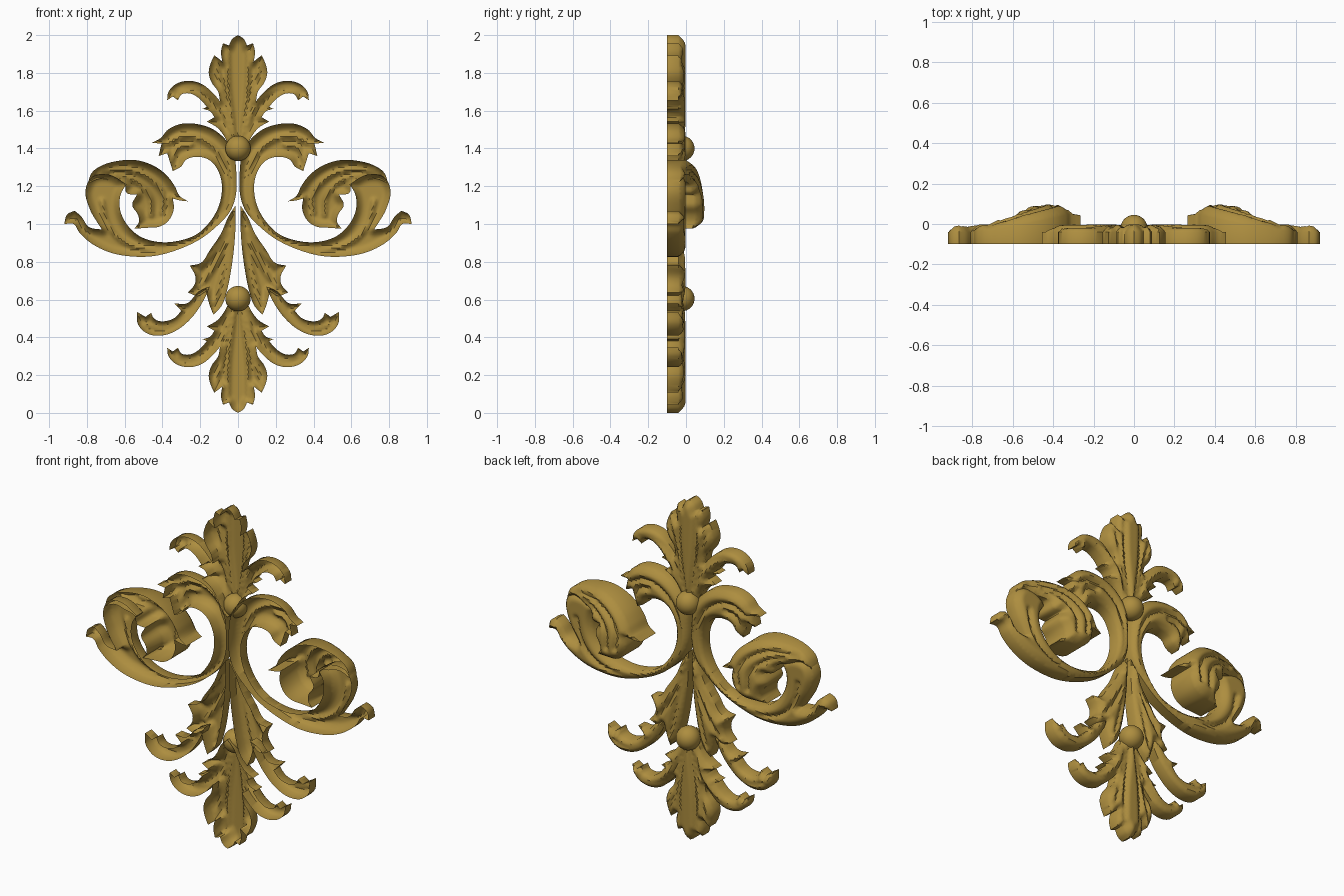
import bpy, bmesh, math
from mathutils import Vector
from mathutils.geometry import delaunay_2d_cdt

if "Cube" in bpy.data.objects:
    bpy.data.objects.remove(bpy.data.objects["Cube"])

BACK, EDGE, TOP, STEP = -0.1, -0.04, -0.003, 0.012
gold = bpy.data.materials.new("gold")
gold.diffuse_color = (0.42, 0.27, 0.05, 1)
gold.use_nodes = True
gold.node_tree.nodes["Principled BSDF"].inputs["Base Color"].default_value = gold.diffuse_color


def spline(pts, closed=True):
    """Smooth curve through points; sharp turns stay as corners."""
    p = [Vector(q) for q in pts]
    n = len(p)

    def tangents(i):
        a, b, c = p[i - 1], p[i], p[(i + 1) % n]
        u, v = (b - a).normalized(), (c - b).normalized()
        if not closed and i == 0:
            return v, v
        if not closed and i == n - 1:
            return u, u
        if u.dot(v) < math.cos(math.radians(66)):
            return u, v
        m = (u + v).normalized()
        return m, m

    out = []
    for i in range(n if closed else n - 1):
        a, b = p[i], p[(i + 1) % n]
        length = (b - a).length
        ta, tb = tangents(i)[1] * length, tangents((i + 1) % n)[0] * length
        k = max(2, math.ceil(length / STEP))
        for j in range(k):
            t = j / k
            s, r = t * t, t * t * t
            out.append(a * (2 * r - 3 * s + 1) + ta * (r - 2 * s + t)
                       + b * (3 * s - 2 * r) + tb * (r - s))
    if not closed:
        out.append(p[-1])
    return out


def segments(line, closed):
    m = len(line)
    return [(*line[i], *line[(i + 1) % m]) for i in range(m if closed else m - 1)]


def distance(x, z, segs):
    best = 9
    for ax, az, bx, bz in segs:
        dx, dz = bx - ax, bz - az
        px, pz = x - ax, z - az
        t = min(1, max(0, (px * dx + pz * dz) / (dx * dx + dz * dz + 1e-12)))
        best = min(best, (px - t * dx) ** 2 + (pz - t * dz) ** 2)
    return math.sqrt(best)


def inside(x, z, segs):
    hit = False
    for ax, az, bx, bz in segs:
        if (az > z) != (bz > z) and x < (bx - ax) * (z - az) / (bz - az) + ax:
            hit = not hit
    return hit


def finish(ob):
    ob.data.materials.append(gold)
    bpy.ops.object.select_all(action='DESELECT')
    ob.select_set(True)
    bpy.context.view_layer.objects.active = ob
    bpy.ops.object.shade_smooth_by_angle(angle=math.radians(42))


def relief(name, outline, grooves, mirror=True, lift=lambda x, z: 0, round_r=0.045):
    """Domed, grooved face with side walls and an open back."""
    line = spline(outline)
    segs = segments(line, True)
    cuts = [s for g in grooves for s in segments(spline(g, False), False)]
    pts, n = list(line), len(line)
    x0, x1 = min(p.x for p in line), max(p.x for p in line)
    z0, z1 = min(p.y for p in line), max(p.y for p in line)
    for r in range(int((z1 - z0) / STEP) + 1):
        for c in range(int((x1 - x0) / STEP) + 2):
            x, z = x0 + (c + 0.5 * (r % 2)) * STEP, z0 + r * STEP
            if inside(x, z, segs) and distance(x, z, segs) > 0.55 * STEP:
                pts.append(Vector((x, z)))
    vs, _, fs, *_ = delaunay_2d_cdt(pts, [], [list(range(n))], 1, 1e-5)
    bm = bmesh.new()
    verts = []
    for x, z in vs:
        d = min(1, distance(x, z, segs) / round_r)
        y = EDGE + (TOP - EDGE) * math.sin(d * math.pi / 2)
        y -= 0.02 * d * math.exp(-(distance(x, z, cuts) / 0.014) ** 2)
        verts.append(bm.verts.new((x, y + lift(x, z), z)))
    for f in fs:
        face = bm.faces.new([verts[i] for i in f])
        face.normal_update()
        if face.normal.y < 0:
            face.normal_flip()
    rim = [e for e in bm.edges if len(e.link_faces) == 1]
    wall = bmesh.ops.extrude_edge_only(bm, edges=rim)["geom"]
    for v in wall:
        if isinstance(v, bmesh.types.BMVert):
            v.co.y = BACK
    bmesh.ops.recalc_face_normals(bm, faces=bm.faces)
    if sum(f.normal.y * f.calc_area() for f in bm.faces) < 0:
        bmesh.ops.reverse_faces(bm, faces=bm.faces)
    loose = [v for v in bm.verts if not v.link_faces]
    bmesh.ops.delete(bm, geom=loose, context='VERTS')
    me = bpy.data.meshes.new(name)
    bm.to_mesh(me)
    bm.free()
    ob = bpy.data.objects.new(name, me)
    bpy.context.collection.objects.link(ob)
    finish(ob)
    if mirror:
        mod = ob.modifiers.new("mirror", 'MIRROR')
        mod.use_mirror_merge = False


# Leafy finial, top and bottom
half = [(0, 2), (.03, 1.98), (.048, 1.945), (.08, 1.957), (.09, 1.91), (.083, 1.86),
        (.125, 1.893), (.145, 1.85), (.155, 1.80), (.14, 1.75), (.105, 1.70), (.095, 1.65),
        (.13, 1.69), (.19, 1.74), (.26, 1.758), (.33, 1.74), (.37, 1.695), (.375, 1.655),
        (.345, 1.675), (.318, 1.655), (.30, 1.685), (.25, 1.69), (.20, 1.66), (.165, 1.62),
        (.187, 1.61), (.145, 1.595), (.125, 1.565), (.165, 1.542), (.11, 1.51),
        (.07, 1.46), (.04, 1.40), (0, 1.36)]
full = half + [(-x, z) for x, z in half[-2:0:-1]]
veins = [[(.02, 1.45), (.05, 1.72), (.055, 1.91)],
         [(.035, 1.48), (.085, 1.72), (.12, 1.85)],
         [(.04, 1.45), (.08, 1.6), (.16, 1.69), (.26, 1.725), (.34, 1.70)]]
veins += [[(-x, z) for x, z in g] for g in veins]
relief("top_finial", full, veins, False)
relief("bottom_finial", [(x, 2 - z) for x, z in full],
       [[(x, 2 - z) for x, z in g] for g in veins], False)

# Large C scrolls with leaf end and tendril
relief("side_scroll", [
    (.025, 1.38), (.06, 1.44), (.13, 1.50), (.21, 1.528), (.30, 1.53), (.37, 1.50),
    (.41, 1.455), (.455, 1.43), (.405, 1.425), (.42, 1.36), (.375, 1.375), (.345, 1.28),
    (.30, 1.305), (.275, 1.34), (.20, 1.355), (.14, 1.33), (.10, 1.27), (.085, 1.20),
    (.10, 1.10), (.15, 1.01), (.22, .945), (.32, .91), (.42, .905), (.52, .935),
    (.59, 1.0), (.625, 1.08), (.62, 1.16), (.59, 1.21), (.68, 1.26), (.77, 1.25),
    (.807, 1.18), (.785, 1.08), (.72, .97), (.79, .985), (.83, 1.04), (.865, 1.07),
    (.905, 1.05), (.92, 1.0), (.87, 1.0), (.84, .955), (.78, .90), (.68, .85), (.56, .828),
    (.45, .83), (.33, .86), (.20, .92), (.10, 1.0), (.04, 1.07), (.012, 1.15), (.008, 1.25)],
    [[(.38, 1.42), (.3, 1.46), (.2, 1.45), (.1, 1.37), (.055, 1.25), (.06, 1.12), (.13, .99),
      (.25, .905), (.45, .865), (.61, .91), (.69, 1.0), (.72, 1.12)],
     [(.35, 1.34), (.32, 1.40), (.25, 1.42)]])


# Raised curling leaves at the scroll ends
def bulge(x, z):
    d = math.hypot(x - .40, z - 1.08)
    return .008 + .094 * max(0, 1 - (d / .38) ** 1.6)


relief("curled_leaf", [
    (.795, 1.215), (.775, 1.27), (.72, 1.31), (.63, 1.335), (.54, 1.338), (.45, 1.31),
    (.38, 1.26), (.335, 1.20), (.31, 1.15), (.265, 1.12), (.31, 1.125), (.345, 1.135),
    (.34, 1.08), (.37, 1.015), (.42, .985), (.48, .98), (.55, .975), (.525, 1.01),
    (.53, 1.05), (.56, 1.10), (.535, 1.155), (.59, 1.165), (.60, 1.205), (.66, 1.225),
    (.73, 1.24)],
    [[(.72, 1.28), (.6, 1.29), (.48, 1.25), (.40, 1.16), (.40, 1.06)],
     [(.65, 1.26), (.55, 1.23), (.47, 1.15), (.46, 1.05)]], lift=bulge)

# Hanging leaves beside the lower ball
relief("hanging_leaf", [
    (.012, 1.10), (.015, .95), (.03, .80), (.058, .65), (.085, .57), (.13, .52),
    (.15, .57), (.17, .645), (.21, .62), (.265, .637), (.23, .68), (.225, .72), (.255, .78),
    (.195, .795), (.15, .86), (.09, .95), (.05, 1.04)],
    [[(.025, .98), (.07, .78), (.12, .59)], [(.04, .96), (.11, .8), (.2, .67)],
     [(.05, .97), (.12, .86), (.2, .77)]])

# Lower tendrils
relief("lower_tendril", [
    (.15, .67), (.21, .64), (.27, .58), (.338, .58), (.30, .54), (.34, .50), (.41, .485),
    (.445, .50), (.46, .53), (.49, .508), (.535, .535), (.53, .47), (.48, .42), (.40, .41),
    (.32, .44), (.24, .51), (.18, .60)],
    [[(.19, .62), (.27, .52), (.34, .465), (.41, .447), (.49, .47)]])

# Round studs
for name, z in (("upper_ball", 1.4), ("lower_ball", 0.605)):
    bpy.ops.mesh.primitive_uv_sphere_add(segments=32, ring_count=16, radius=.067,
                                         location=(0, -.022, z))
    bpy.context.object.name = name
    finish(bpy.context.object)
